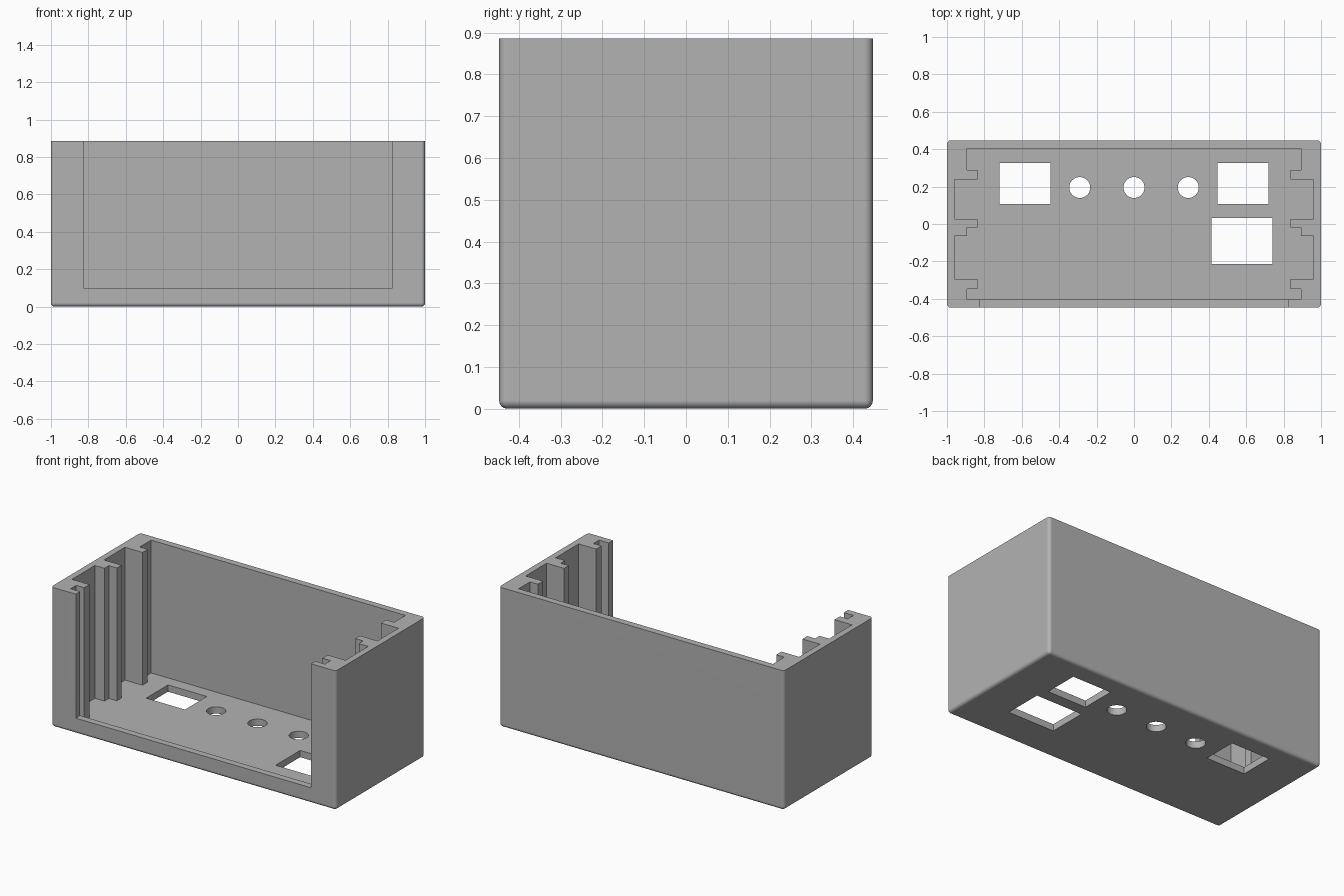
import bpy, bmesh, math

cube = bpy.data.objects.get("Cube")
if cube:
    bpy.data.objects.remove(cube, do_unlink=True)

HALF_X, HALF_Y, HEIGHT = 1.0, 0.447, 0.886
FLOOR = 0.043       # floor and wall thickness
ROUND = 0.02        # outer edge radius

grey = bpy.data.materials.new("grey plastic")
grey.use_nodes = True
colour = (0.45, 0.45, 0.45, 1)
grey.diffuse_color = colour
grey.node_tree.nodes["Principled BSDF"].inputs["Base Color"].default_value = colour


def prism(name, outline, z0, z1):
    """Extrude a plan outline between two heights."""
    bm = bmesh.new()
    face = bm.faces.new([bm.verts.new((x, y, z0)) for x, y in outline])
    top = bmesh.ops.extrude_face_region(bm, geom=[face])["geom"]
    for v in top:
        if isinstance(v, bmesh.types.BMVert):
            v.co.z = z1
    bmesh.ops.recalc_face_normals(bm, faces=bm.faces)
    mesh = bpy.data.meshes.new(name)
    bm.to_mesh(mesh)
    bm.free()
    mesh.materials.append(grey)
    obj = bpy.data.objects.new(name, mesh)
    bpy.context.collection.objects.link(obj)
    return obj


def rect(x0, x1, y0, y1):
    return [(x0, y0), (x1, y0), (x1, y1), (x0, y1)]


def circle(cx, cy, r, n=48):
    return [(cx + r * math.cos(i * math.tau / n), cy + r * math.sin(i * math.tau / n))
            for i in range(n)]


# Outer block, rounded everywhere except around the open top
shell = prism("enclosure_shell", rect(-HALF_X, HALF_X, -HALF_Y, HALF_Y), 0, HEIGHT)
bm = bmesh.new()
bm.from_mesh(shell.data)
edges = [e for e in bm.edges if min(v.co.z for v in e.verts) < 0.01]
bmesh.ops.bevel(bm, geom=edges, offset=ROUND, segments=6, profile=0.5, affect='EDGES')
bm.to_mesh(shell.data)
bm.free()

# Half outline of the cavity with its guide rails, back to front
WALL, RAIL, POCKET = 0.893, 0.837, 0.96
side = [(WALL, 0.404), (WALL, 0.29), (RAIL, 0.29), (RAIL, 0.238),
        (POCKET, 0.238), (POCKET, 0.027), (RAIL, 0.027), (RAIL, -0.02),
        (WALL, -0.02), (WALL, -0.064), (POCKET, -0.064), (POCKET, -0.294),
        (RAIL, -0.294), (RAIL, -0.347), (WALL, -0.347), (WALL, -0.404)]
cavity = side + [(-x, y) for x, y in reversed(side)]

cutters = [
    prism("cavity_cutter", cavity, FLOOR, 1.2),
    prism("front_opening_cutter", rect(-0.826, 0.826, -0.6, -0.38), 0.099, 1.2),
]
# Floor cut-outs: two sockets, one larger socket and three round holes
openings = [rect(-0.72, -0.447, 0.107, 0.326), rect(0.447, 0.72, 0.107, 0.326),
            rect(0.414, 0.74, -0.214, 0.032)]
openings += [circle(x, 0.195, 0.056) for x in (-0.29, 0, 0.29)]
cutters += [prism("floor_hole_cutter", o, -0.2, 0.08) for o in openings]

# Cut the shell
bpy.ops.object.select_all(action='DESELECT')
bpy.context.view_layer.objects.active = shell
shell.select_set(True)
for cutter in cutters:
    cutter.hide_render = True
    mod = shell.modifiers.new("cut", 'BOOLEAN')
    mod.operation = 'DIFFERENCE'
    mod.solver = 'EXACT'
    mod.object = cutter
    bpy.ops.object.modifier_apply(modifier=mod.name)
    bpy.data.objects.remove(cutter, do_unlink=True)

# Smooth rounded edges, flat walls
bpy.ops.object.shade_smooth_by_angle(angle=math.radians(30))
normals = shell.modifiers.new("flat walls", 'WEIGHTED_NORMAL')
normals.keep_sharp = True
